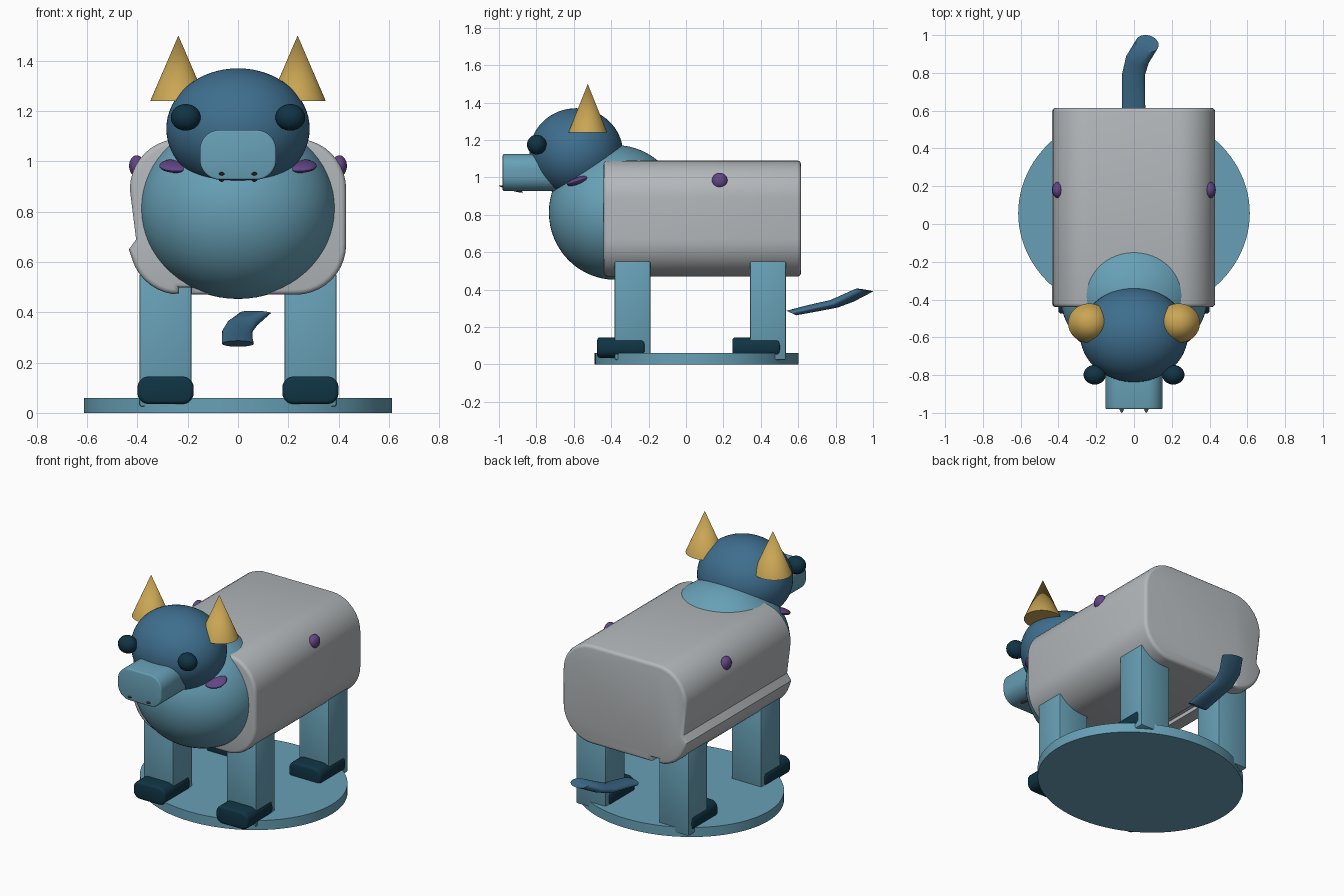
import bpy, bmesh
from math import cos, sin, pi, radians
from mathutils import Vector, Matrix

cube = bpy.data.objects.get("Cube")
if cube:
    bpy.data.objects.remove(cube, do_unlink=True)


def material(name, rgb):
    m = bpy.data.materials.new(name)
    m.use_nodes = True
    m.diffuse_color = (*rgb, 1)
    m.node_tree.nodes["Principled BSDF"].inputs["Base Color"].default_value = (*rgb, 1)
    return m


TEAL = material("light teal", (0.136, 0.352, 0.468))
BLUE = material("steel blue", (0.048, 0.156, 0.27))
GREY = material("light grey", (0.456, 0.479, 0.497))
GOLD = material("horn gold", (0.591, 0.381, 0.089))
PURPLE = material("purple", (0.122, 0.061, 0.242))
DARK = material("dark teal", (0.005, 0.034, 0.058))
BROWN = material("dark brown", (0.09, 0.06, 0.05))


def finish(name, bm, mat, smooth=True):
    bmesh.ops.recalc_face_normals(bm, faces=bm.faces)
    mesh = bpy.data.meshes.new(name)
    bm.to_mesh(mesh)
    bm.free()
    ob = bpy.data.objects.new(name, mesh)
    bpy.context.collection.objects.link(ob)
    mesh.materials.append(mat)
    if smooth:
        bpy.ops.object.select_all(action='DESELECT')
        ob.select_set(True)
        bpy.context.view_layer.objects.active = ob
        bpy.ops.object.shade_smooth_by_angle(angle=radians(35))
    return ob


def ellipsoid(name, loc, radii, mat, tilt=0, segs=48):
    bm = bmesh.new()
    bmesh.ops.create_uvsphere(bm, u_segments=segs, v_segments=segs // 2, radius=1)
    place = Matrix.Translation(loc) @ Matrix.Rotation(tilt, 4, 'X') @ Matrix.Diagonal((*radii, 1))
    bm.transform(place)
    return finish(name, bm, mat)


def cone(name, loc, radii, depth, top, mat, segs=48):
    bm = bmesh.new()
    bmesh.ops.create_cone(bm, cap_ends=True, segments=segs, radius1=1, radius2=top, depth=depth)
    bm.transform(Matrix.Translation(loc) @ Matrix.Diagonal((*radii, 1, 1)))
    return finish(name, bm, mat)


def rounded_corners(cx, hw, z0, z1, r, n=10):
    """Four corner arcs of a rounded rectangle, from upper +x to lower +x."""
    arcs = []
    centres = [(cx + hw - r, z1 - r), (cx - hw + r, z1 - r),
               (cx - hw + r, z0 + r), (cx + hw - r, z0 + r)]
    for k, (x, z) in enumerate(centres):
        angles = [(k + i / n) * pi / 2 for i in range(n + 1)]
        arcs.append([(x + r * cos(a), z + r * sin(a)) for a in angles])
    return arcs


def prism(name, outline, y0, y1, bevel, mat):
    """Extrude an x-z outline along y and round the rims of both ends."""
    bm = bmesh.new()
    rings = [[bm.verts.new((x, y, z)) for x, z in outline] for y in (y0, y1)]
    caps = [bm.faces.new(ring) for ring in rings]
    n = len(outline)
    for i in range(n):
        j = (i + 1) % n
        bm.faces.new((rings[0][i], rings[0][j], rings[1][j], rings[1][i]))
    bmesh.ops.recalc_face_normals(bm, faces=bm.faces)
    rims = [e for cap in caps for e in cap.edges]
    bmesh.ops.bevel(bm, geom=rims, offset=bevel, segments=3, profile=0.5, affect='EDGES')
    return finish(name, bm, mat)


def box(name, loc, size, bevel, mat):
    bm = bmesh.new()
    bmesh.ops.create_cube(bm, size=1)
    bm.transform(Matrix.Translation(loc) @ Matrix.Diagonal((*size, 1)))
    bmesh.ops.bevel(bm, geom=bm.edges[:], offset=bevel, segments=2, profile=0.5, affect='EDGES')
    return finish(name, bm, mat)


# Stand
cone("base_disc", (0, 0.057, 0.03), (0.613, 0.545), 0.06, 1, TEAL, 96)

# Body, with a crease along the -x flank and a small step underneath
tr, tl, bl, br = rounded_corners(0, 0.43, 0.47, 1.09, 0.2)
crease = [(-0.405, 0.69), (-0.434, 0.65)]
step = [(-0.235, 0.475), (-0.235, 0.498), (-0.185, 0.498), (-0.185, 0.47)]
prism("body", tr + tl + crease + bl[2:-1] + step + br, -0.44, 0.615, 0.02, GREY)

# Chest, head and muzzle
ellipsoid("chest", (0, -0.378, 0.813), (0.39, 0.355, 0.36), TEAL, segs=64)
ellipsoid("head", (0, -0.587, 1.13), (0.285, 0.25, 0.24), BLUE, segs=64)
prism("muzzle", sum(rounded_corners(0, 0.152, 0.927, 1.125, 0.08), []), -0.98, -0.66, 0.008, TEAL)

# Paired parts
for side, s in (("left", 1), ("right", -1)):
    cone(side + "_horn", (s * 0.237, -0.525, 1.37), (0.112, 0.104), 0.26, 0, GOLD)
    ellipsoid(side + "_eye", (s * 0.208, -0.798, 1.175), (0.059, 0.052, 0.053), DARK, segs=32)
    ellipsoid(side + "_nostril", (s * 0.065, -0.935, 0.938), (0.016, 0.068, 0.008),
              BROWN, tilt=-0.27, segs=16)
    ellipsoid(side + "_neck_patch", (s * 0.245, -0.575, 0.982), (0.068, 0.065, 0.02),
              PURPLE, tilt=0.32, segs=32)
    ellipsoid(side + "_flank_spot", (s * 0.403, 0.18, 0.982), (0.03, 0.042, 0.042), PURPLE, segs=32)
    for end, y in (("front", -0.285), ("rear", 0.438)):
        box(f"{end}_{side}_leg", (s * 0.288, y, 0.29), (0.206, 0.192, 0.53), 0.008, TEAL)
        hoof = sum(rounded_corners(s * 0.288, 0.112, 0.035, 0.145, 0.045, 5), [])
        prism(f"{end}_{side}_hoof", hoof, y - 0.19, y + 0.065, 0.015, DARK)

# Tail: flattened tube lofted through (centre, half width, half thickness)
sections = [
    ((0, 0.563, 0.275), (0.063, 0, 0), (0, 0.026, -0.012)),
    ((-0.003, 0.66, 0.297), (0.061, 0, 0), (0, 0.018, -0.018)),
    ((-0.003, 0.79, 0.324), (0.06, -0.005, 0), (0, 0.02, -0.02)),
    ((0.018, 0.87, 0.356), (0.059, -0.02, 0), (0.01, 0.024, -0.02)),
    ((0.07, 0.955, 0.398), (0.06, -0.015, 0), (0.01, 0.043, -0.008)),
]
bm = bmesh.new()
N = 32
rings = []
for c, u, v in sections:
    c, u, v = Vector(c), Vector(u), Vector(v)
    rings.append([bm.verts.new(c + u * cos(2 * pi * i / N) + v * sin(2 * pi * i / N))
                  for i in range(N)])
for a, b in zip(rings, rings[1:]):
    for i in range(N):
        j = (i + 1) % N
        bm.faces.new((a[i], a[j], b[j], b[i]))
bm.faces.new(rings[0])
bm.faces.new(rings[-1])
finish("tail", bm, BLUE)
